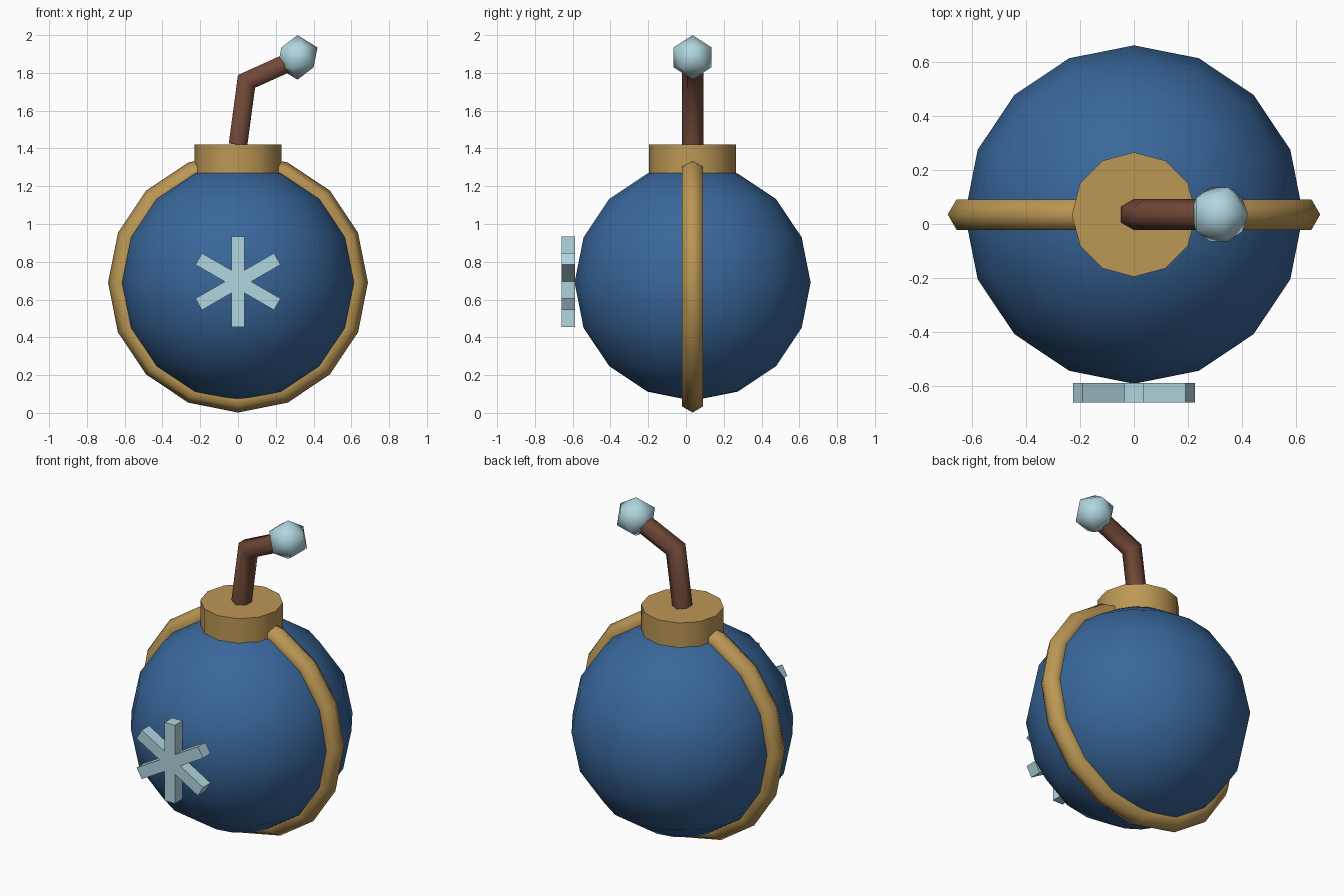
import bpy, bmesh, math
from mathutils import Vector

if "Cube" in bpy.data.objects:
    bpy.data.objects.remove(bpy.data.objects["Cube"], do_unlink=True)

CY, CZ = 0.035, 0.69   # centre of the round body


def material(name, rgb):
    mat = bpy.data.materials.new(name)
    mat.use_nodes = True
    mat.diffuse_color = (*rgb, 1)
    mat.node_tree.nodes["Principled BSDF"].inputs["Base Color"].default_value = (*rgb, 1)
    return mat


blue = material("deep blue", (0.041, 0.136, 0.33))
gold = material("brass gold", (0.50, 0.31, 0.09))
brown = material("brown", (0.165, 0.066, 0.04))
ice = material("ice blue", (0.44, 0.67, 0.74))


def finish(name, mat, angle=None):
    obj = bpy.context.object
    obj.name = obj.data.name = name
    obj.data.materials.append(mat)
    if angle:
        bpy.ops.object.shade_smooth_by_angle(angle=math.radians(angle))
    return obj


# Round body
bpy.ops.mesh.primitive_uv_sphere_add(segments=16, ring_count=8, radius=0.625,
                                     location=(0, CY, CZ))
finish("body", blue, 60)

# Band around the body, standing upright
bpy.ops.mesh.primitive_torus_add(major_segments=16, minor_segments=6, major_radius=0.623,
                                 minor_radius=0.065, location=(0, CY, CZ),
                                 rotation=(math.pi / 2, 0, 0))
finish("band", gold, 70)

# Collar
bpy.ops.mesh.primitive_cylinder_add(vertices=12, radius=0.23, depth=0.17,
                                    location=(0, CY, 1.335))
finish("collar", gold, 40)

# Bent fuse: six-sided tube with a mitred elbow
path = [Vector(p) for p in ((0, CY, 1.42), (0.045, CY, 1.755), (0.3, CY, 1.87))]
lower, upper = (path[1] - path[0]).normalized(), (path[2] - path[1]).normalized()
miter = (lower + upper).normalized()
stretch = [1, 1 / miter.dot(lower), 1]
bm = bmesh.new()
rings = []
for point, axis, wide in zip(path, (lower, miter, upper), stretch):
    across = Vector((0, 1, 0)).cross(axis)
    ring = []
    for i in range(6):
        a = i * math.pi / 3
        offset = Vector((0, math.cos(a), 0)) + across * math.sin(a) * wide
        ring.append(bm.verts.new(point + offset * 0.057))
    rings.append(ring)
for a, b in zip(rings, rings[1:]):
    for i in range(6):
        j = (i + 1) % 6
        bm.faces.new((a[i], a[j], b[j], b[i]))
bm.faces.new(rings[0])
bm.faces.new(rings[-1])
bmesh.ops.recalc_face_normals(bm, faces=bm.faces)
mesh = bpy.data.meshes.new("fuse")
bm.to_mesh(mesh)
bm.free()
fuse = bpy.data.objects.new("fuse", mesh)
bpy.context.collection.objects.link(fuse)
bpy.ops.object.select_all(action='DESELECT')
fuse.select_set(True)
bpy.context.view_layer.objects.active = fuse
finish("fuse", brown, 65)

# Faceted tip of the fuse
bpy.ops.mesh.primitive_ico_sphere_add(subdivisions=1, radius=0.118,
                                      location=(0.315, CY, 1.882))
finish("fuse_tip", ice, 60)

# Six-armed snowflake from three crossed bars
for i, name in enumerate(("upright", "rising", "falling")):
    bpy.ops.mesh.primitive_cube_add(size=1, location=(0, -0.624, 0.695),
                                    rotation=(0, i * math.pi / 3, 0))
    bar = finish("snowflake_bar_" + name, ice)
    bar.scale = (0.07, 0.072, 0.48)
